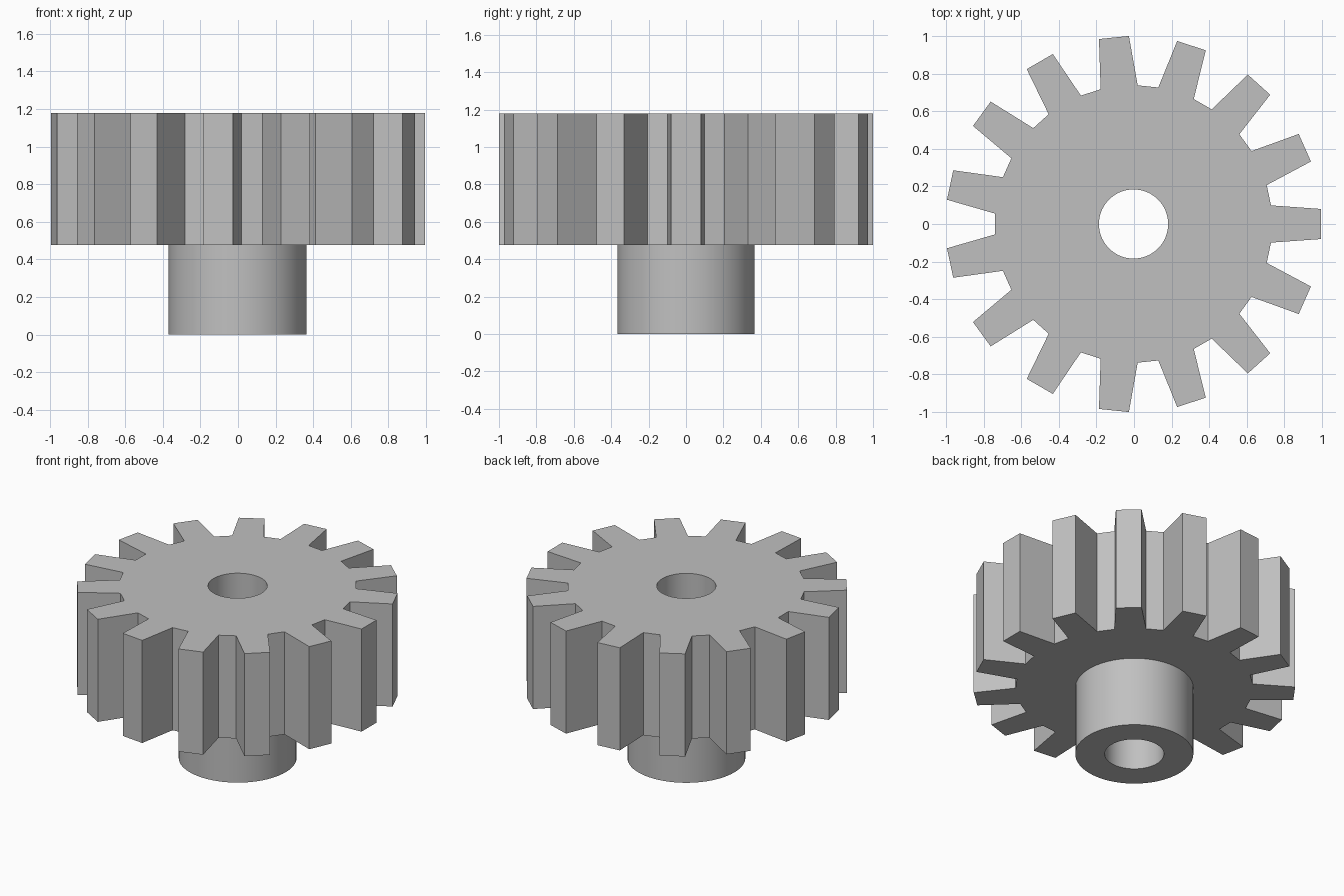
import bpy
import bmesh
from math import cos, sin, tau

TEETH = 15
SEGMENTS = 72
HUB_R, BORE_R = 0.367, 0.184
BASE_Z, WHEEL_Z, TOP_Z = 0.0, 0.476, 1.18
# one tooth pointing along +x: root, tip, tip, root
TOOTH = [(0.731, -0.099), (0.997, -0.08), (0.997, 0.08), (0.731, 0.099)]

cube = bpy.data.objects.get("Cube")
if cube:
    bpy.data.objects.remove(cube, do_unlink=True)

steel = bpy.data.materials.new("grey_steel")
steel.use_nodes = True
colour = (0.53, 0.53, 0.53, 1)
steel.diffuse_color = colour
steel.node_tree.nodes["Principled BSDF"].inputs["Base Color"].default_value = colour


def circle(radius):
    return [(radius * cos(tau * i / SEGMENTS), radius * sin(tau * i / SEGMENTS))
            for i in range(SEGMENTS)]


def gear_outline():
    points = []
    for i in range(TEETH):
        c, s = cos(tau * i / TEETH), sin(tau * i / TEETH)
        points += [(x * c - y * s, x * s + y * c) for x, y in TOOTH]
    return points


bm = bmesh.new()


def ring(points, z):
    """Closed loop of vertices and edges at height z."""
    verts = [bm.verts.new((x, y, z)) for x, y in points]
    edges = [bm.edges.new((v, verts[i - 1])) for i, v in enumerate(verts)]
    return verts, edges


def wall(a, b):
    """Quads between two matching rings."""
    for i in range(len(a[0])):
        bm.faces.new((a[0][i - 1], a[0][i], b[0][i], b[0][i - 1]))


def plate(outer, inner, up):
    """Flat face with a round hole."""
    bmesh.ops.triangle_fill(bm, use_beauty=True, edges=outer[1] + inner[1],
                            normal=(0, 0, up))


# Toothed wheel
teeth_top = ring(gear_outline(), TOP_Z)
teeth_bottom = ring(gear_outline(), WHEEL_Z)
bore_top = ring(circle(BORE_R), TOP_Z)
hub_top = ring(circle(HUB_R), WHEEL_Z)
plate(teeth_top, bore_top, 1)
plate(teeth_bottom, hub_top, -1)
wall(teeth_bottom, teeth_top)

# Hub and through bore
hub_bottom = ring(circle(HUB_R), BASE_Z)
bore_bottom = ring(circle(BORE_R), BASE_Z)
wall(hub_bottom, hub_top)
wall(bore_bottom, hub_bottom)
wall(bore_top, bore_bottom)

bmesh.ops.recalc_face_normals(bm, faces=bm.faces[:])
mesh = bpy.data.meshes.new("gear_with_hub")
bm.to_mesh(mesh)
bm.free()
mesh.materials.append(steel)

gear = bpy.data.objects.new("gear_with_hub", mesh)
gear.location.x = -0.0025
bpy.context.collection.objects.link(gear)

# Smooth round walls, crisp teeth and rims
bpy.ops.object.select_all(action="DESELECT")
gear.select_set(True)
bpy.context.view_layer.objects.active = gear
bpy.ops.object.shade_smooth_by_angle(angle=0.5)
